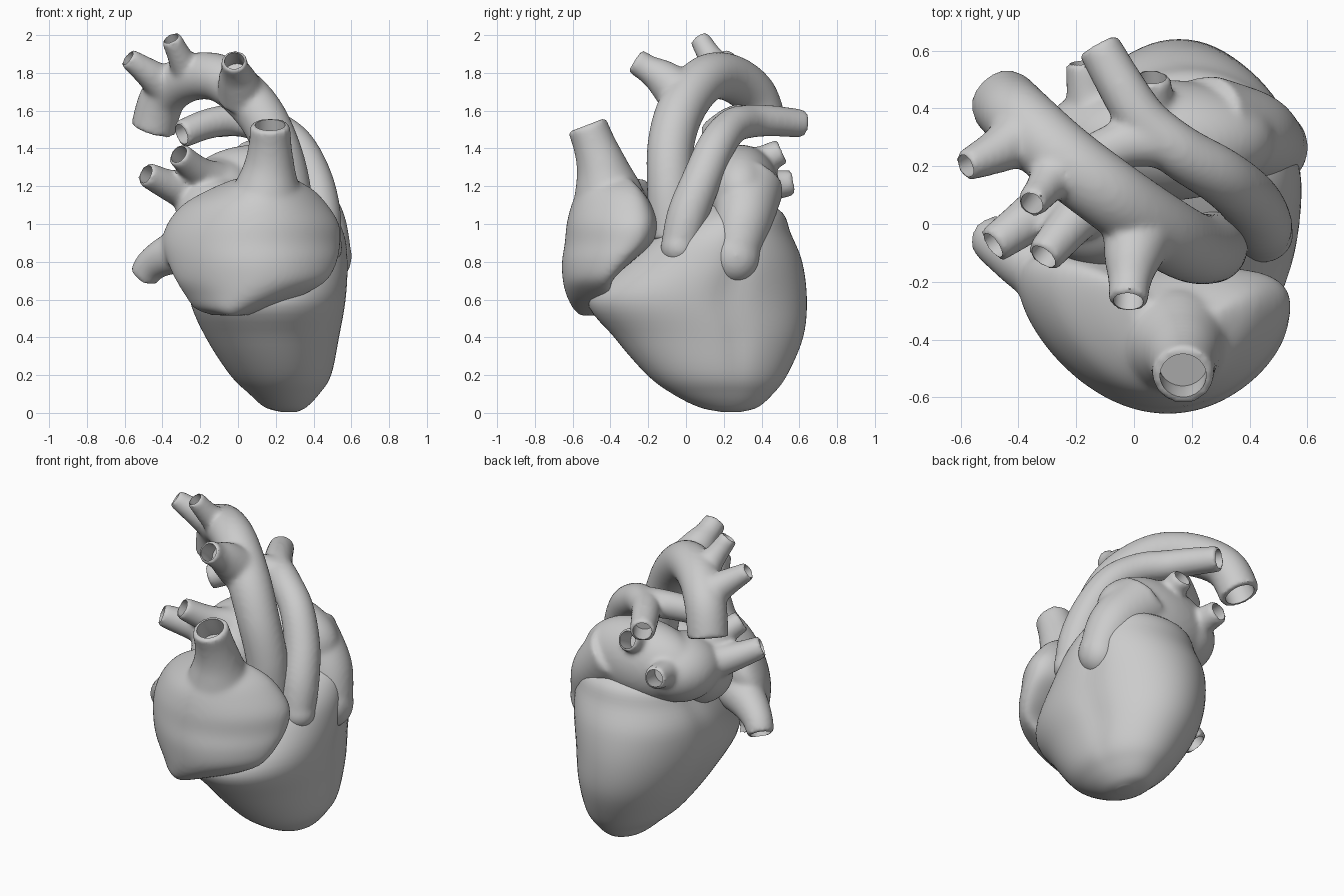
import bpy, bmesh, math
from mathutils import Vector, Matrix

if "Cube" in bpy.data.objects:
    bpy.data.objects.remove(bpy.data.objects["Cube"])


def spline(rows, steps=8):
    """Catmull-Rom through rows of numbers."""
    p = [rows[0]] + list(rows) + [rows[-1]]
    out = []
    for i in range(1, len(p) - 2):
        for s in range(steps):
            t = s / steps
            out.append([0.5 * (2 * b + (c - a) * t + (2 * a - 5 * b + 4 * c - d) * t * t
                               + (3 * b - a - 3 * c + d) * t ** 3)
                        for a, b, c, d in zip(*p[i - 1:i + 3])])
    return out + [list(rows[-1])]


def skin(bm, rings):
    """Bridge rings of points into a closed body."""
    vs = [[bm.verts.new(c) for c in r] for r in rings]
    n = len(vs[0])
    faces = [bm.faces.new((a[i], a[(i + 1) % n], b[(i + 1) % n], b[i]))
             for a, b in zip(vs, vs[1:]) for i in range(n)]
    faces += [bm.faces.new(vs[0]), bm.faces.new(vs[-1])]
    bmesh.ops.recalc_face_normals(bm, faces=faces)


def stack(bm, ovals, bend=0, skew=0, grooves=(), n=80):
    """Ovals (z, cx, cy, rx, ry) piled up; bend curls the sides back, grooves dent the wall."""
    rings = []
    for z, cx, cy, rx, ry in spline(ovals, 5):
        ring = []
        for k in range(n):
            a = math.tau * k / n
            c = math.cos(a)
            dent = sum(w * math.exp(-((a - g) / 0.16) ** 2) for w, g in grooves)
            f = 1 - dent * min(1, max(0, z - .05) / 0.35)
            ring.append((cx + rx * f * c, cy + ry * f * math.sin(a) + bend * c * c - skew * c, z))
        rings.append(ring)
    skin(bm, rings)


def sweep(bm, rows, n=28):
    """Round tube along rows of (x, y, z, radius)."""
    pts = [Vector(r[:3]) for r in rows]
    rings, side, prev = [], None, None
    for i, p in enumerate(pts):
        t = (pts[min(i + 1, len(pts) - 1)] - pts[max(i - 1, 0)]).normalized()
        side = t.orthogonal().normalized() if side is None else prev.rotation_difference(t) @ side
        prev, up = t, t.cross(side)
        rings.append([p + rows[i][3] * (math.cos(a) * side + math.sin(a) * up)
                      for a in (math.tau * k / n for k in range(n))])
    skin(bm, rings)


def make(name, bm):
    me = bpy.data.meshes.new(name)
    bm.to_mesh(me)
    bm.free()
    ob = bpy.data.objects.new(name, me)
    bpy.context.collection.objects.link(ob)
    return ob


def shade(ob, angle=40):
    bpy.ops.object.select_all(action='DESELECT')
    ob.select_set(True)
    bpy.context.view_layer.objects.active = ob
    bpy.ops.object.shade_smooth_by_angle(angle=math.radians(angle))


def organ(name, tubes, balls=(), plain=(), ovals=None, bend=0, skew=0, smooth=8, voxel=0.014):
    """Fuse chambers and vessels, then bore out the vessel ends."""
    body, bore = bmesh.new(), bmesh.new()
    if ovals:
        stack(body, ovals, bend, skew)
    for c, r in balls:
        bmesh.ops.create_uvsphere(body, u_segments=40, v_segments=24, radius=1,
                                  matrix=Matrix.Translation(c) @ Matrix.Diagonal((*r, 1)))
    for path in plain:
        sweep(body, spline(path))
    for path in tubes:
        rows = spline(path)
        sweep(body, rows)
        end, length, inner = Vector(rows[-1][:3]), 0, []
        for a, b in zip(rows[::-1], rows[-2::-1]):
            inner.insert(0, a[:3] + [a[3] * 0.74])
            length += (Vector(a[:3]) - Vector(b[:3])).length
            if length > 0.14 and len(inner) > 1:
                break
        d = (end - Vector(inner[-2][:3])).normalized() * 0.05
        inner.append([*(end + d), inner[-1][3] * 1.05])
        sweep(bore, inner)
    ob, cutter = make(name, body), make(name + "_bore", bore)
    cutter.hide_render = True
    m = ob.modifiers.new("fuse", 'REMESH')
    m.mode, m.voxel_size = 'VOXEL', voxel
    m = ob.modifiers.new("soften", 'SMOOTH')
    m.factor, m.iterations = 0.5, smooth
    m = ob.modifiers.new("bore", 'BOOLEAN')
    m.operation, m.solver, m.object = 'DIFFERENCE', 'EXACT', cutter
    dg = bpy.context.evaluated_depsgraph_get()
    me = bpy.data.meshes.new_from_object(ob.evaluated_get(dg))
    ob.modifiers.clear()
    ob.data = me
    bpy.data.objects.remove(cutter)
    shade(ob)


# Ventricles: stacked ovals with shallow grooves between the two chambers
bm = bmesh.new()
stack(bm, [(.005, .27, .24, .04, .05), (.03, .252, .225, .11, .155), (.1, .245, .195, .185, .265),
           (.2, .225, .165, .268, .37), (.4, .18, .12, .355, .5), (.6, .155, .06, .415, .58),
           (.8, .16, .14, .42, .475), (.95, .18, .2, .38, .355), (1.06, .18, .26, .31, .25),
           (1.13, .17, .27, .15, .12)],
      grooves=((.045, .30), (.03, math.pi - .1)))
shade(make("ventricles", bm), 60)

# Right atrium: broad chamber wrapped around the front, with upper and lower great veins
organ("right_atrium",
      ovals=[(.515, -.04, -.51, .1, .05), (.55, -.03, -.515, .2, .08), (.62, .03, -.525, .31, .105),
             (.7, .07, -.525, .4, .125), (.8, .075, -.465, .45, .19), (.9, .07, -.4, .472, .24),
             (1.0, .08, -.38, .455, .25), (1.1, .09, -.385, .385, .22), (1.18, .12, -.4, .28, .17),
             (1.24, .14, -.42, .16, .11)],
      bend=.15, skew=.045,
      tubes=[[(.14, -.4, 1.08, .16), (.15, -.41, 1.15, .185), (.165, -.445, 1.3, .138),
              (.17, -.485, 1.42, .114), (.17, -.525, 1.525, .108)],
             [(-.12, -.24, .9, .15), (-.33, -.15, .85, .115), (-.45, -.08, .79, .09),
              (-.5, -.04, .72, .08)]], smooth=14)

# Left atrium with its ear-like pouch and four lung veins
organ("left_atrium",
      balls=[((.1, .29, 1.17), (.39, .21, .25)), ((-.11, .22, 1.15), (.24, .25, .2)),
             ((-.12, .05, 1.06), (.21, .2, .19)), ((.485, .265, .83), (.118, .13, .145))],
      plain=[[(.24, .33, 1.2, .19), (.39, .31, 1.05, .16), (.45, .285, .93, .14),
              (.485, .265, .82, .115)]],
      tubes=[[(-.1, .18, 1.14, .16), (-.3, .06, 1.18, .095), (-.49, -.075, 1.265, .066)],
             [(-.08, .15, 1.2, .13), (-.2, .02, 1.27, .085), (-.315, -.115, 1.37, .066)],
             [(.05, .28, 1.27, .11), (.06, .39, 1.33, .08), (.06, .51, 1.385, .07)],
             [(-.12, .3, 1.18, .12), (-.15, .43, 1.2, .085), (-.17, .565, 1.22, .07)]],
      smooth=14)

# Aorta: rising limb, arch, and three branches
organ("aorta",
      tubes=[[(.27, -.07, .92, .125), (.265, -.085, 1.18, .122), (.2, -.08, 1.42, .124),
              (.09, -.02, 1.62, .128), (-.08, .1, 1.765, .126), (-.25, .23, 1.775, .125),
              (-.39, .36, 1.68, .122), (-.45, .42, 1.5, .12)],
             [(.02, -.02, 1.68, .13), (-.005, -.12, 1.77, .1), (-.015, -.2, 1.82, .075),
              (-.02, -.27, 1.865, .07)],
             [(-.25, .22, 1.78, .11), (-.3, .14, 1.87, .07), (-.355, .07, 1.985, .054)],
             [(-.36, .33, 1.71, .12), (-.46, .26, 1.79, .082), (-.585, .2, 1.88, .054)]],
      smooth=10)

# Lung artery: trunk sweeping over to the left, with a right branch
organ("lung_artery",
      balls=[((.445, -.035, .875), (.108, .1, .1))],
      tubes=[[(.445, -.035, .87, .1), (.435, .01, 1.05, .11), (.395, .085, 1.24, .105),
              (.3, .165, 1.42, .1), (.16, .25, 1.52, .094), (.04, .35, 1.545, .088),
              (-.04, .47, 1.545, .082), (-.125, .62, 1.53, .075)],
             [(.12, .28, 1.53, .09), (-.02, .28, 1.55, .085), (-.16, .22, 1.53, .08),
              (-.3, .14, 1.475, .075)]],
      smooth=10)
